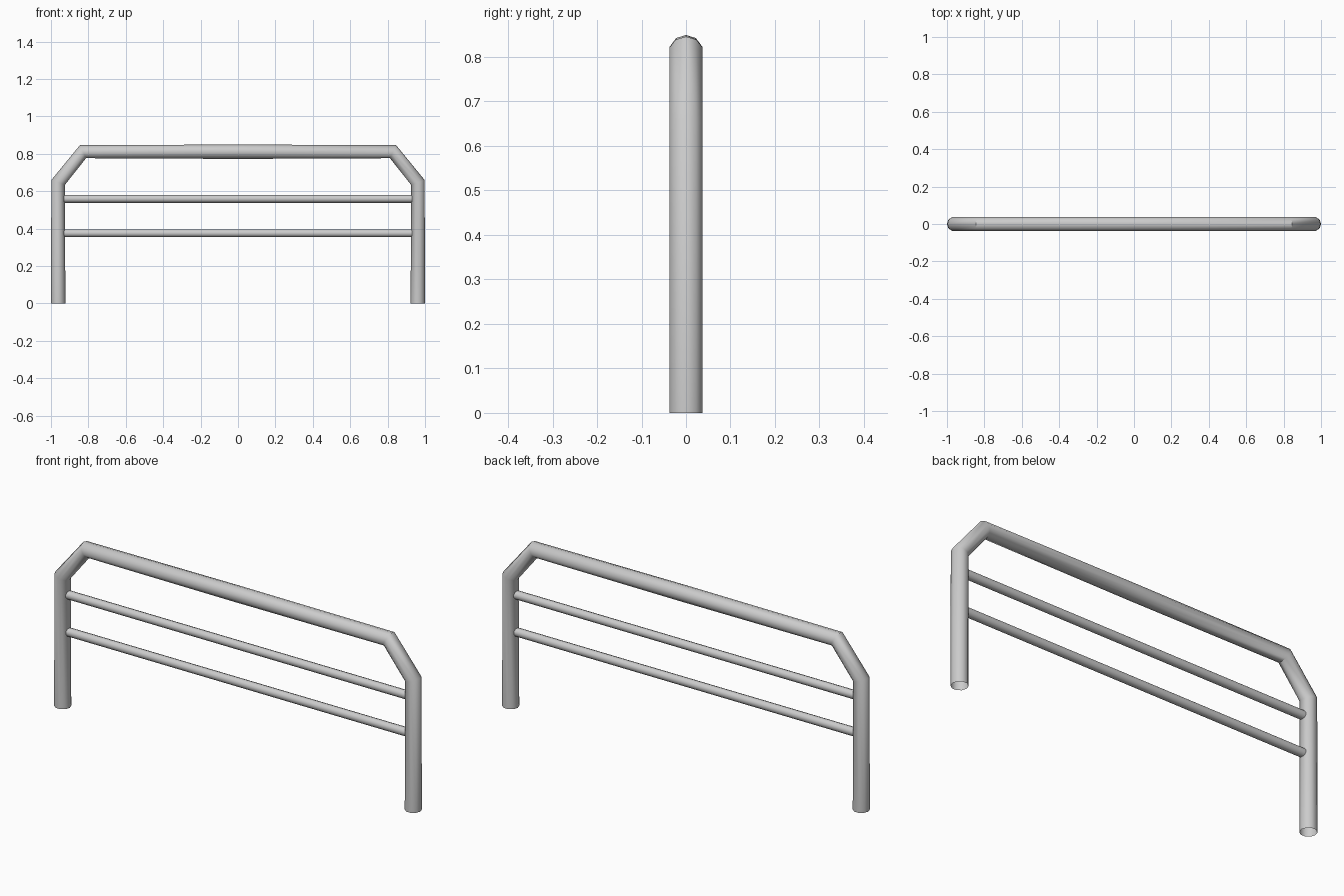
import bpy, bmesh, math
from mathutils import Vector

if "Cube" in bpy.data.objects:
    bpy.data.objects.remove(bpy.data.objects["Cube"])

SIDES = 10


def tube(name, path, radius):
    """Sweep an open ten-sided tube along (x, z) points in the y = 0 plane."""
    pts = [Vector((x, 0, z)) for x, z in path]
    bm = bmesh.new()
    rings = []
    for i, p in enumerate(pts):
        before = (p - pts[i - 1]).normalized() if i > 0 else Vector()
        after = (pts[i + 1] - p).normalized() if i < len(pts) - 1 else Vector()
        d = (before + after).normalized()
        side = Vector((-d.z, 0, d.x))
        ring = []
        for k in range(SIDES):
            a = 2 * math.pi * k / SIDES
            offset = side * math.cos(a) + Vector((0, 1, 0)) * math.sin(a)
            ring.append(bm.verts.new(p + offset * radius))
        rings.append(ring)
    for a, b in zip(rings, rings[1:]):
        for k in range(SIDES):
            n = (k + 1) % SIDES
            bm.faces.new((a[k], a[n], b[n], b[k]))
    bmesh.ops.recalc_face_normals(bm, faces=bm.faces)
    mesh = bpy.data.meshes.new(name)
    bm.to_mesh(mesh)
    bm.free()
    obj = bpy.data.objects.new(name, mesh)
    bpy.context.collection.objects.link(obj)
    bpy.ops.object.select_all(action='DESELECT')
    obj.select_set(True)
    bpy.context.view_layer.objects.active = obj
    bpy.ops.object.shade_smooth_by_angle(angle=math.radians(40))
    return obj


# Bent outer frame: legs, angled shoulders and top bar
half = [(-0.9615, 0), (-0.9615, 0.647), (-0.829, 0.811)]
frame = half + [(0, 0.811)] + [(-x, z) for x, z in reversed(half)]
tube("outer_frame", frame, 0.0385)

# Thin horizontal rails between the legs
for label, z in (("lower_rail", 0.375), ("upper_rail", 0.559)):
    tube(label, [(-0.94, z), (0.94, z)], 0.021)
